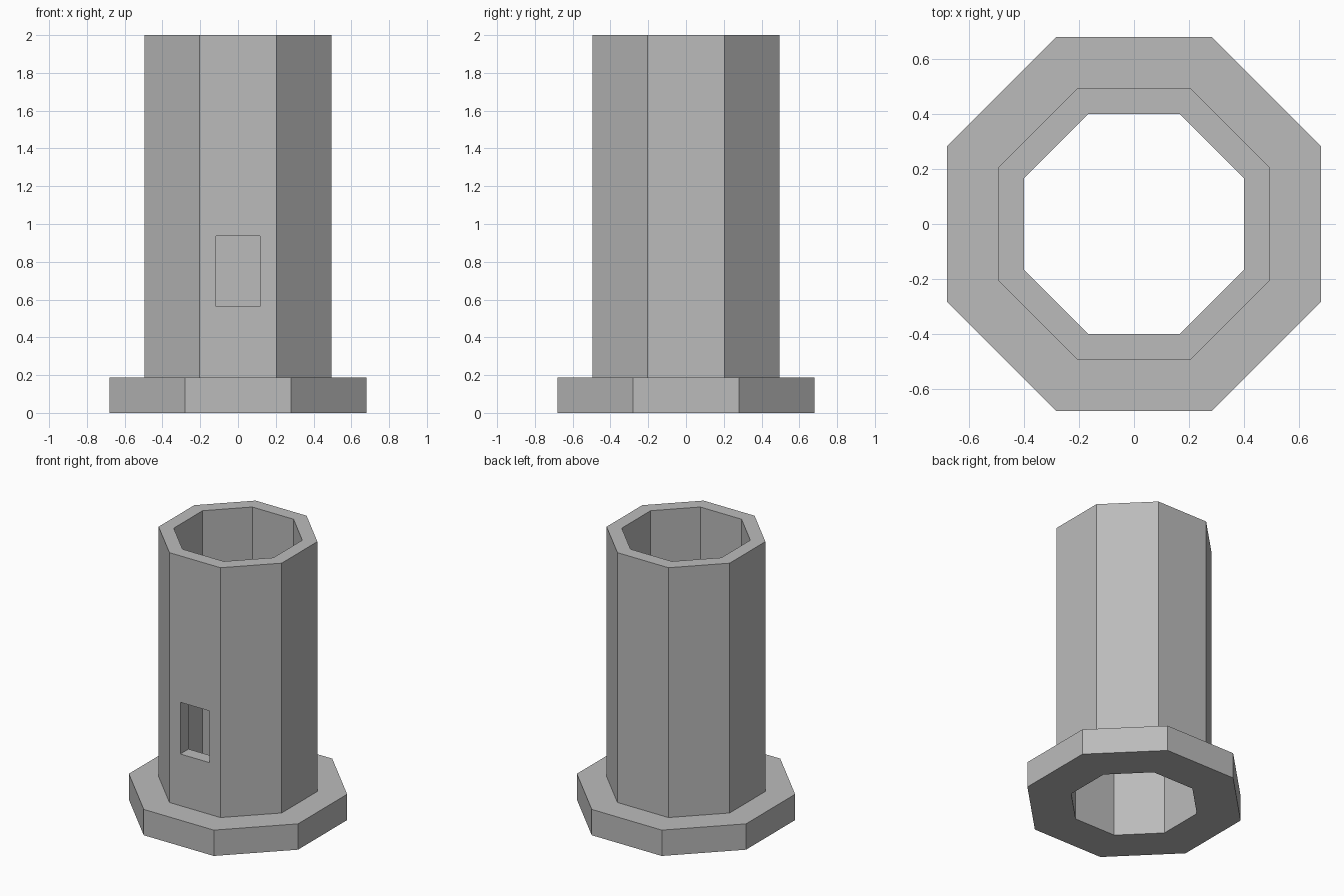
import bpy
import bmesh
from math import cos, pi, radians
from mathutils import Matrix

SIDES = 8
INNER, OUTER, FLANGE = 0.40, 0.494, 0.679   # distances to the flat sides
BASE_TOP, HEIGHT = 0.1875, 2.0

cube = bpy.data.objects.get("Cube")
if cube:
    bpy.data.objects.remove(cube, do_unlink=True)

# Material
grey = bpy.data.materials.new("plain_grey")
grey.use_nodes = True
colour = (0.5, 0.5, 0.5, 1)
grey.diffuse_color = colour
grey.node_tree.nodes["Principled BSDF"].inputs["Base Color"].default_value = colour


def make_object(name, bm):
    bmesh.ops.recalc_face_normals(bm, faces=bm.faces)
    mesh = bpy.data.meshes.new(name)
    bm.to_mesh(mesh)
    bm.free()
    mesh.materials.append(grey)
    obj = bpy.data.objects.new(name, mesh)
    bpy.context.collection.objects.link(obj)
    return obj


# Octagonal tube with a flanged foot: closed wall profile turned in eight steps
profile = [(INNER, 0), (FLANGE, 0), (FLANGE, BASE_TOP),
           (OUTER, BASE_TOP), (OUTER, HEIGHT), (INNER, HEIGHT)]
bm = bmesh.new()
rings = []
for i in range(SIDES):
    turn = Matrix.Rotation((i + 0.5) * 2 * pi / SIDES, 3, "Z")
    rings.append([bm.verts.new(turn @ Matrix.Diagonal((1 / cos(pi / SIDES), 1, 1))
                               @ bm.verts.new((r, 0, z)).co) for r, z in profile])
bmesh.ops.delete(bm, geom=[v for v in bm.verts if not any(v in r for r in rings)],
                 context="VERTS")
for i, ring in enumerate(rings):
    after = rings[(i + 1) % SIDES]
    for j in range(len(profile)):
        k = (j + 1) % len(profile)
        bm.faces.new((ring[j], ring[k], after[k], after[j]))
tube = make_object("flanged_tube", bm)

# Rectangular window through the front wall only
bm = bmesh.new()
bmesh.ops.create_cube(bm, size=1, matrix=Matrix.Translation((0, -0.45, 0.75))
                      @ Matrix.Diagonal((0.235, 0.3, 0.375, 1)))
cutter = make_object("window_cutter", bm)
cutter.hide_render = True
cut = tube.modifiers.new("window", "BOOLEAN")
cut.operation = "DIFFERENCE"
cut.solver = "EXACT"
cut.object = cutter
bpy.context.view_layer.objects.active = tube
bpy.ops.object.modifier_apply(modifier=cut.name)
bpy.data.objects.remove(cutter, do_unlink=True)
